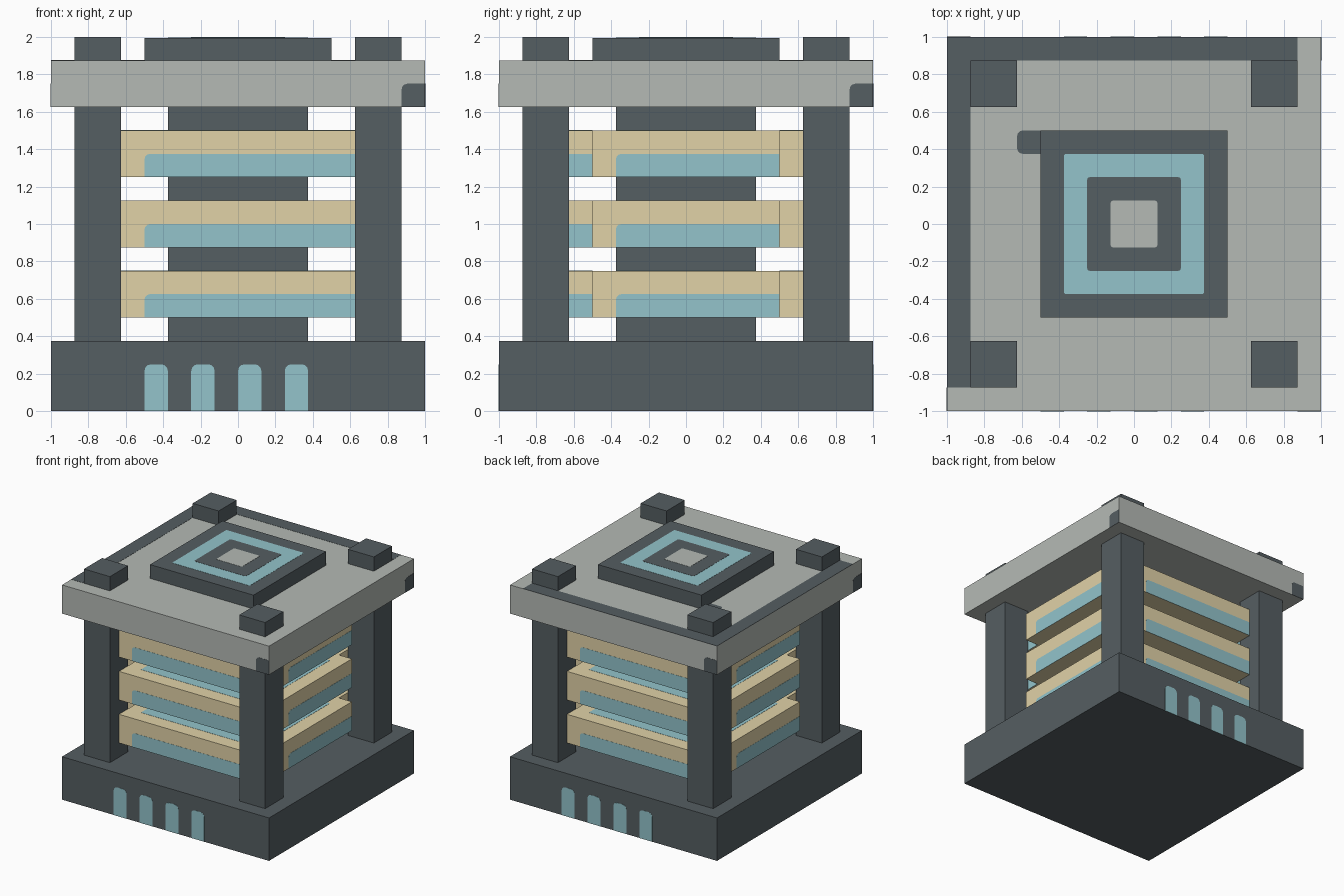
import bpy, bmesh, math
from mathutils import Matrix, Vector

if "Cube" in bpy.data.objects:
    bpy.data.objects.remove(bpy.data.objects["Cube"])

U = 0.125      # module size
T = 0.0015     # thickness of painted plates


def material(name, r, g, b):
    lin = [((c / 255 + 0.055) / 1.055) ** 2.4 for c in (r, g, b)]
    m = bpy.data.materials.new(name)
    m.diffuse_color = (*lin, 1)
    m.use_nodes = True
    m.node_tree.nodes["Principled BSDF"].inputs["Base Color"].default_value = m.diffuse_color
    return m


DARK = material("dark slate", 85, 94, 98)
GREY = material("light stone", 181, 186, 181)
TAN = material("tan", 225, 210, 167)
TEAL = material("teal", 147, 196, 203)


def finish(name, bm, mat):
    bmesh.ops.recalc_face_normals(bm, faces=bm.faces)
    me = bpy.data.meshes.new(name)
    bm.to_mesh(me)
    bm.free()
    me.materials.append(mat)
    ob = bpy.data.objects.new(name, me)
    bpy.context.collection.objects.link(ob)
    return ob


def box(name, mat, lo, hi):
    lo, hi = Vector(lo), Vector(hi)
    bm = bmesh.new()
    m = Matrix.Translation((lo + hi) / 2) @ Matrix.Diagonal((*(hi - lo), 1))
    bmesh.ops.create_cube(bm, size=1, matrix=m)
    return finish(name, bm, mat)


def plate(name, mat, u0, u1, v0, v1, dist, turn=None, rounded=(), r=0.03):
    """Thin plate; turn=None lies flat facing up, else quarter turns from the front.
    rounded lists corners: 0 low left, 1 low right, 2 top right, 3 top left."""
    corners = [(u0, v0, 1, 1), (u1, v0, -1, 1), (u1, v1, -1, -1), (u0, v1, 1, -1)]
    pts = []
    for i, (u, v, su, sv) in enumerate(corners):
        if i in rounded:
            for k in range(4):
                a = math.pi * (1 + i / 2 + k / 6)
                pts.append((u + su * r + r * math.cos(a), v + sv * r + r * math.sin(a)))
        else:
            pts.append((u, v))
    bm = bmesh.new()
    face = bm.faces.new([bm.verts.new((u, v, dist)) for u, v in pts])
    ext = bmesh.ops.extrude_face_region(bm, geom=[face])
    top = [g for g in ext["geom"] if isinstance(g, bmesh.types.BMVert)]
    bmesh.ops.translate(bm, verts=top, vec=(0, 0, T))
    if turn is not None:
        m = Matrix.Rotation(turn * math.pi / 2, 4, 'Z') @ Matrix.Rotation(math.pi / 2, 4, 'X')
        bmesh.ops.transform(bm, matrix=m, verts=bm.verts)
    return finish(name, bm, mat)


# Main body: base, core, roof slab and cap
CAP = 2 - 3 * T
box("base", DARK, (-1, -1, 0), (1, 1, 3 * U))
box("core", DARK, (-3 * U, -3 * U, 3 * U), (3 * U, 3 * U, 13 * U))
box("roof_slab", GREY, (-1, -1, 13 * U), (1, 1, 15 * U))
box("roof_cap", DARK, (-4 * U, -4 * U, 15 * U), (4 * U, 4 * U, CAP))

# Corner posts
for sx in (-1, 1):
    for sy in (-1, 1):
        x, y = sx * 6 * U, sy * 6 * U
        box("corner_post", DARK, (x - U, y - U, 3 * U), (x + U, y + U, 2))

# Three stacked rings of bars standing off the core
for z in (4 * U, 7 * U, 10 * U):
    top, mid = z + 2 * U, z + U
    for s in (-1, 1):
        a, b = sorted((s * 4 * U, s * 6 * U))
        box("long_bar", TAN, (-5 * U, a, z), (5 * U, b, top))
        box("side_bar", TAN, (a, -4 * U, z), (b, 4 * U, top))
        # teal inner half on the top of each bar
        a, b = sorted((s * 4 * U, s * 5 * U))
        plate("long_bar_inlay", TEAL, -4 * U, 4 * U, a, b, top)
        plate("side_bar_inlay", TEAL, a, b, -3 * U, 3 * U, top)
    for turn in (0, 2):
        plate("long_bar_stripe", TEAL, -4 * U, 5 * U, z, mid, 6 * U, turn, (3,))
        plate("side_bar_end_stripe", TEAL, 5 * U, 6 * U, z, mid, 4 * U, turn)
    for turn in (1, 3):
        plate("side_bar_stripe", TEAL, -3 * U, 4 * U, z, mid, 6 * U, turn, (3,))
        plate("long_bar_end_stripe", TEAL, -5 * U, -4 * U, z, mid, 5 * U, turn)

# Arched slots on front and back of the base
for turn in (0, 2):
    for i in range(4):
        u = (-4 + 2 * i) * U
        plate("base_slot", TEAL, u, u + U, 0, 2 * U, 1, turn, (2, 3), 0.035)

# Dark corner notch on each roof edge
for turn in range(4):
    plate("roof_notch", DARK, 7 * U, 1, 13 * U, 14 * U, 1, turn, (3,))

# Roof surface markings
plate("roof_left_strip", DARK, -1, -7 * U, -7 * U, 1, 15 * U)
plate("roof_back_strip", DARK, -7 * U, 7 * U, 7 * U, 1, 15 * U)
plate("roof_spot", DARK, -5 * U, -4 * U, 3 * U, 4 * U, 15 * U, None, (0, 3))

# Nested squares on the cap, each a step above the last
for i, (half, mat) in enumerate(((3, TEAL), (2, DARK), (1, GREY))):
    h = half * U
    plate("cap_square", mat, -h, h, -h, h, CAP + i * T, None, (0, 1, 2, 3), 0.012)
